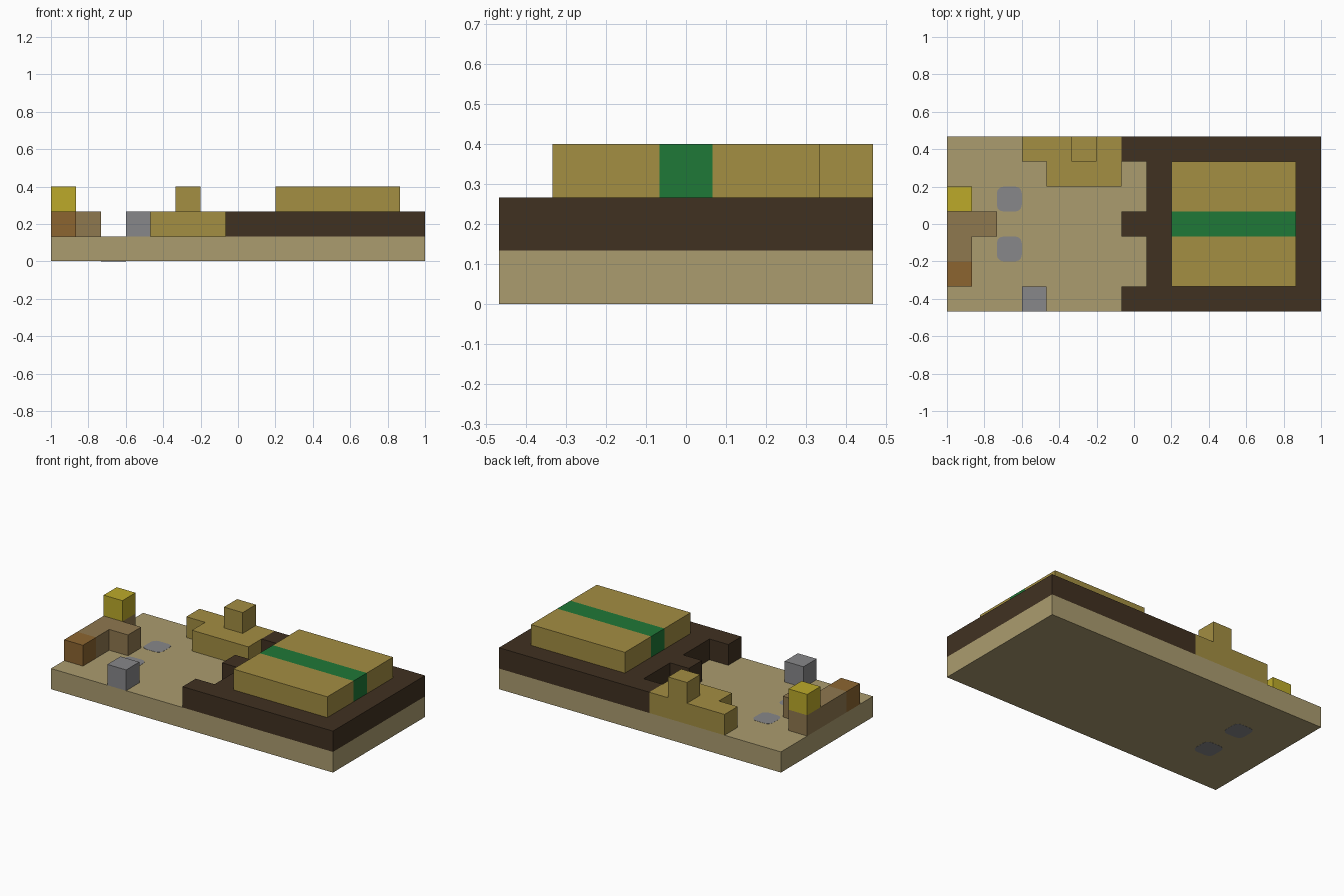
import bpy, bmesh
from mathutils import Vector

if "Cube" in bpy.data.objects:
    bpy.data.objects.remove(bpy.data.objects["Cube"], do_unlink=True)

U = 2 / 15                    # one block
COLS, ROWS = 15, 7            # footprint in blocks
LIFT = 0.001                  # how far the stone patches stand proud of the base


def linear(c):
    c /= 255
    return c / 12.92 if c <= 0.04045 else ((c + 0.055) / 1.055) ** 2.4


def material(name, hexcode):
    rgb = [linear(v) for v in bytes.fromhex(hexcode)]
    m = bpy.data.materials.new(name)
    m.use_nodes = True
    m.diffuse_color = (*rgb, 1)
    m.node_tree.nodes["Principled BSDF"].inputs["Base Color"].default_value = (*rgb, 1)
    return m


SAND = material("sand", "AB9C6F")
DARK = material("dark_brown", "403121")
OLIVE = material("olive", "A38E42")
GREEN = material("green", "1F7837")
YELLOW = material("yellow", "BCAA2A")
BROWN = material("brown", "8F784F")
RUST = material("rust_brown", "8C6530")
GREY = material("grey", "87878A")


def prism(name, outline, z0, z1, mat, rounding=0):
    """Extrude an outline given in block units from z0 to z1."""
    bm = bmesh.new()
    base = bm.faces.new([bm.verts.new(((i - COLS / 2) * U, (j - ROWS / 2) * U, z0))
                         for i, j in outline])
    top = bmesh.ops.extrude_face_region(bm, geom=[base], use_keep_orig=True)["geom"]
    bmesh.ops.translate(bm, vec=Vector((0, 0, z1 - z0)),
                        verts=[g for g in top if isinstance(g, bmesh.types.BMVert)])
    if rounding:
        upright = [e for e in bm.edges
                   if abs(e.verts[0].co.z - e.verts[1].co.z) > 0.01]
        bmesh.ops.bevel(bm, geom=upright, offset=rounding, segments=3,
                        profile=0.5, affect='EDGES')
    bmesh.ops.recalc_face_normals(bm, faces=bm.faces)
    mesh = bpy.data.meshes.new(name)
    bm.to_mesh(mesh)
    bm.free()
    mesh.materials.append(mat)
    obj = bpy.data.objects.new(name, mesh)
    bpy.context.collection.objects.link(obj)
    return obj


def rect(i, j, w=1, d=1):
    return [(i, j), (i + w, j), (i + w, j + d), (i, j + d)]


# Ground slab with two rounded stone patches showing on both sides
prism("base_slab", rect(0, 0, COLS, ROWS), LIFT, U, SAND)
for name, j in (("front_patch", 2), ("rear_patch", 4)):
    prism(name, rect(2, j), 0, U + LIFT, GREY, rounding=0.035)

# Dark raised deck with three tabs
prism("deck", [(7, 0), (15, 0), (15, 7), (7, 7), (7, 6), (8, 6), (8, 4), (7, 4),
               (7, 3), (8, 3), (8, 1), (7, 1)], U, 2 * U, DARK)

# Striped platform on the deck
prism("platform_front", rect(9, 1, 5, 2), 2 * U, 3 * U, OLIVE)
prism("platform_stripe", rect(9, 3, 5, 1), 2 * U, 3 * U, GREEN)
prism("platform_rear", rect(9, 4, 5, 2), 2 * U, 3 * U, OLIVE)

# Stepped olive blocks at the back edge
prism("rear_step", [(3, 6), (4, 6), (4, 5), (7, 5), (7, 7), (3, 7)], U, 2 * U, OLIVE)
prism("rear_post", rect(5, 6), 2 * U, 3 * U, OLIVE)

# Small blocks at the right end
prism("end_wall", [(0, 2), (1, 2), (1, 3), (2, 3), (2, 4), (1, 4), (1, 5), (0, 5)],
      U, 2 * U, BROWN)
prism("rust_block", rect(0, 1), U, 2 * U, RUST)
prism("yellow_block", rect(0, 4), 2 * U, 3 * U, YELLOW)
prism("grey_block", rect(3, 0), U, 2 * U, GREY)
